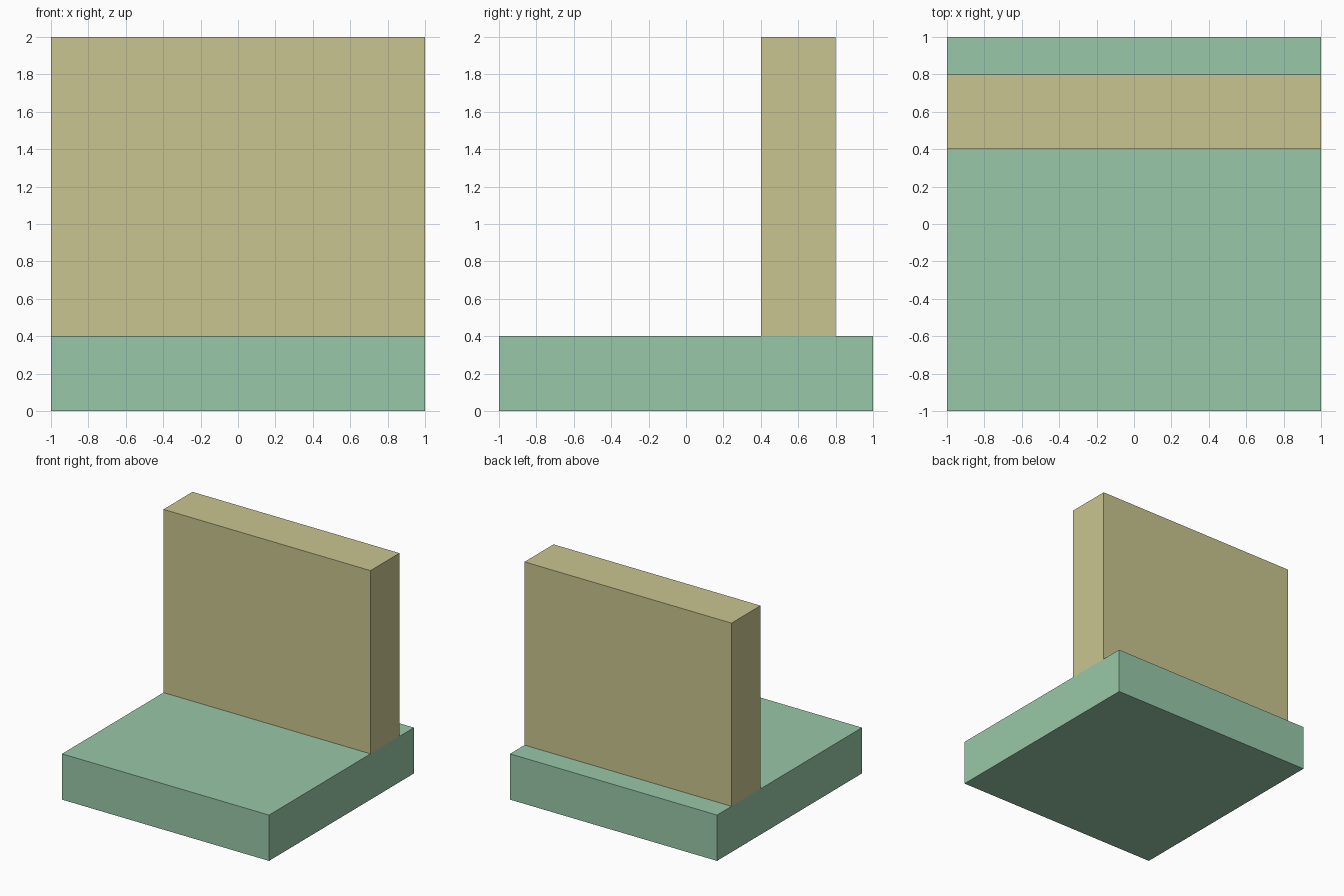
import bpy

if "Cube" in bpy.data.objects:
    bpy.data.objects.remove(bpy.data.objects["Cube"])


def material(name, srgb):
    """Flat colour from 0-255 sRGB values, stored as linear."""
    lin = [((c / 255 + 0.055) / 1.055) ** 2.4 for c in srgb]
    mat = bpy.data.materials.new(name)
    mat.diffuse_color = (*lin, 1.0)
    mat.use_nodes = True
    mat.node_tree.nodes["Principled BSDF"].inputs["Base Color"].default_value = mat.diffuse_color
    return mat


def box(name, low, high, mat):
    """Axis-aligned box between two corners."""
    centre = [(a + b) / 2 for a, b in zip(low, high)]
    bpy.ops.mesh.primitive_cube_add(size=1, location=centre)
    obj = bpy.context.object
    obj.name = name
    obj.scale = [b - a for a, b in zip(low, high)]
    bpy.ops.object.transform_apply(location=False, rotation=False, scale=True)
    obj.data.materials.append(mat)
    return obj


green = material("soft green", (152, 200, 168))
tan = material("pale tan", (201, 197, 144))

# Square slab on the ground
box("base_slab", (-1, -1, 0), (1, 1, 0.4), green)

# Upright wall set in from the back edge
box("upright_wall", (-1, 0.4, 0.4), (1, 0.8, 2), tan)
